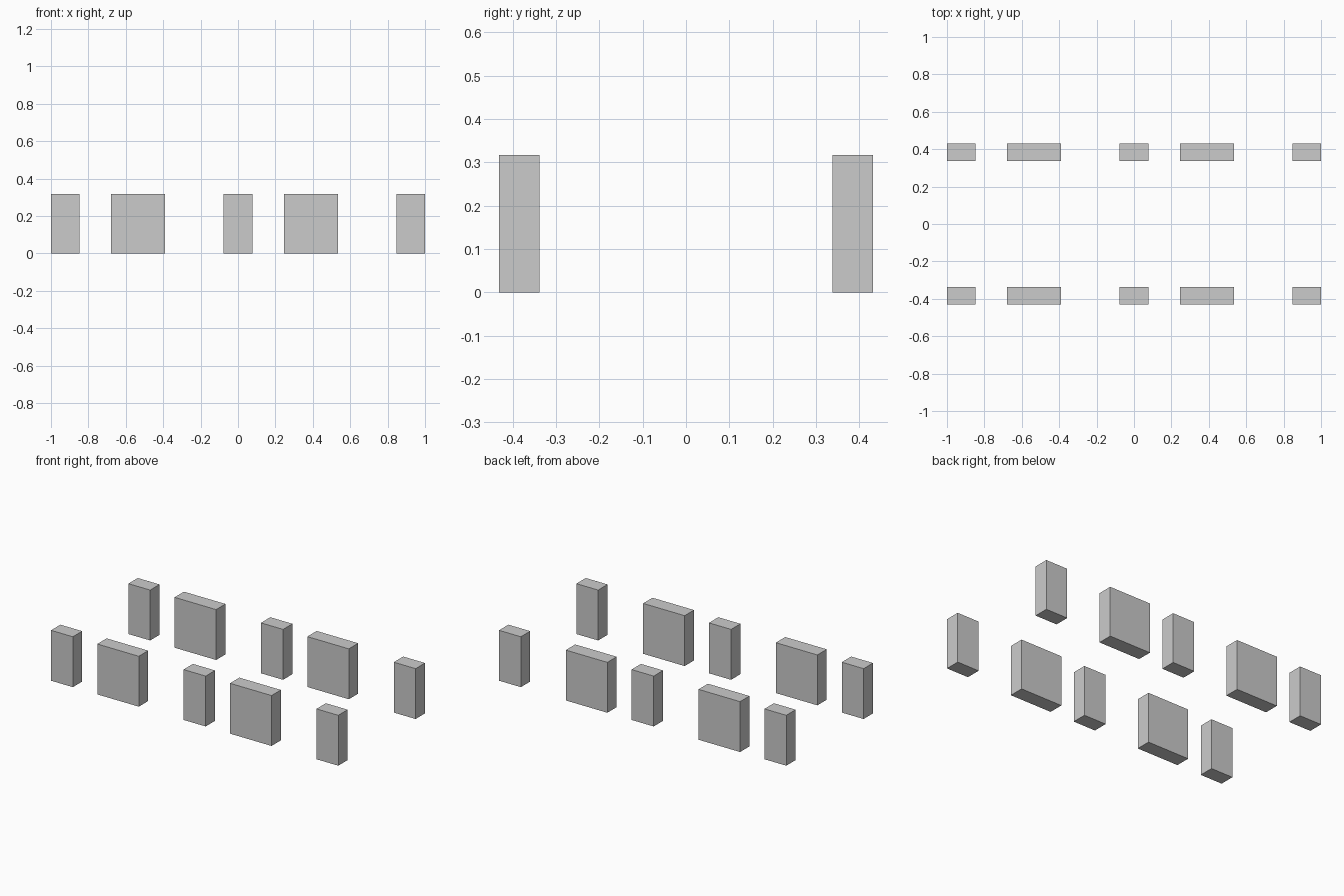
import bpy

if "Cube" in bpy.data.objects:
    bpy.data.objects.remove(bpy.data.objects["Cube"])

HEIGHT = 0.317
# (x min, x max) of each block along a row
SPANS = [(-1.0, -0.848), (-0.678, -0.389), (-0.077, 0.077),
         (0.246, 0.535), (0.848, 1.0)]
# y offsets of the two slabs sandwiched into each block
SLABS = {"front_slab": (0.0, 0.062), "back_slab": (0.054, 0.093)}
ROWS = {"front_row": -0.431, "back_row": 0.338}


def box(name, x0, x1, y0, y1, z0, z1):
    bpy.ops.mesh.primitive_cube_add(
        size=1, location=((x0 + x1) / 2, (y0 + y1) / 2, (z0 + z1) / 2))
    ob = bpy.context.object
    ob.name = name
    ob.scale = (x1 - x0, y1 - y0, z1 - z0)
    bpy.ops.object.transform_apply(location=False, rotation=False, scale=True)
    return ob


# Two rows of wide and narrow blocks, each made of two layered slabs
for row, y in ROWS.items():
    for i, (x0, x1) in enumerate(SPANS):
        for slab, (a, b) in SLABS.items():
            box(f"{row}_block_{i + 1}_{slab}", x0, x1, y + a, y + b, 0, HEIGHT)
